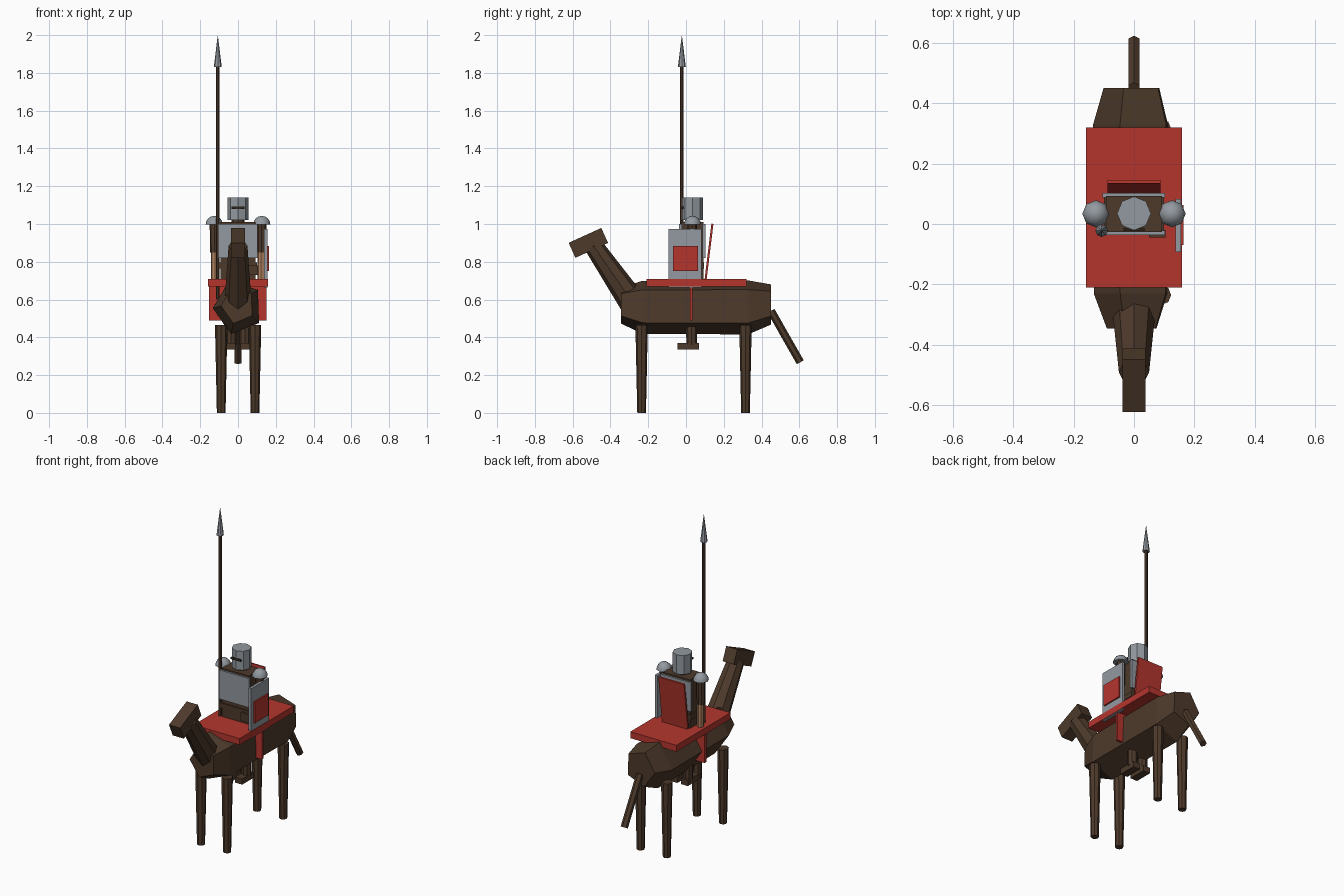
import bpy, bmesh, math
from mathutils import Vector, Matrix

cube = bpy.data.objects.get("Cube")
if cube:
    bpy.data.objects.remove(cube, do_unlink=True)


def material(name, rgb):
    m = bpy.data.materials.new(name)
    m.use_nodes = True
    col = (*rgb, 1)
    m.diffuse_color = col
    bsdf = next(n for n in m.node_tree.nodes if n.type == 'BSDF_PRINCIPLED')
    bsdf.inputs["Base Color"].default_value = col
    return m


BROWN = material("dark brown", (0.075, 0.042, 0.024))
RED = material("red cloth", (0.46, 0.036, 0.027))
STEEL = material("steel grey", (0.29, 0.32, 0.35))
SKIN = material("skin tan", (0.46, 0.23, 0.12))
DARK = material("slit dark", (0.03, 0.02, 0.013))


def finish(name, bm, mat):
    bmesh.ops.recalc_face_normals(bm, faces=bm.faces)
    mesh = bpy.data.meshes.new(name)
    bm.to_mesh(mesh)
    bm.free()
    mesh.materials.append(mat)
    ob = bpy.data.objects.new(name, mesh)
    bpy.context.collection.objects.link(ob)
    return ob


def box(name, mat, center, size, tilt=0):
    """Box, optionally tilted about x (degrees)."""
    bm = bmesh.new()
    bmesh.ops.create_cube(bm, size=1)
    place = Matrix.Translation(center) @ Matrix.Rotation(math.radians(tilt), 4, 'X')
    bm.transform(place @ Matrix.Diagonal((*size, 1)))
    return finish(name, bm, mat)


def span(name, mat, x, y, z):
    """Box given by its extent along each axis."""
    return box(name, mat, [sum(a) / 2 for a in (x, y, z)], [a[1] - a[0] for a in (x, y, z)])


def rod(name, mat, start, end, r1, r2, sides=8):
    """Tapered cylinder between two points."""
    a, b = Vector(start), Vector(end)
    bm = bmesh.new()
    bmesh.ops.create_cone(bm, cap_ends=True, segments=sides, radius1=r1, radius2=r2,
                          depth=(b - a).length)
    turn = (b - a).to_track_quat('Z', 'Y').to_matrix().to_4x4()
    bm.transform(Matrix.Translation((a + b) / 2) @ turn)
    return finish(name, bm, mat)


def dome(name, mat, center, r):
    bm = bmesh.new()
    bmesh.ops.create_uvsphere(bm, u_segments=8, v_segments=8, radius=r)
    geom = bm.verts[:] + bm.edges[:] + bm.faces[:]
    cut = bmesh.ops.bisect_plane(bm, geom=geom, plane_co=(0, 0, 0), plane_no=(0, 0, 1),
                                 clear_inner=True)
    rim = [e for e in cut["geom_cut"] if isinstance(e, bmesh.types.BMEdge)]
    bmesh.ops.contextual_create(bm, geom=rim)
    bm.transform(Matrix.Translation(center))
    ob = finish(name, bm, mat)
    for p in ob.data.polygons:
        p.use_smooth = p.normal.z > -0.5
    return ob


# Mount body: five-sided barrel with chamfered ends
bm = bmesh.new()
rings = []
for y, r, zc in ((-0.345, 0.1, 0.57), (-0.23, 0.148, 0.56), (0.33, 0.15, 0.56), (0.45, 0.112, 0.575)):
    angles = [math.radians(38 + 72 * i) for i in range(5)]
    rings.append([bm.verts.new((r * 0.9 * math.cos(a), y, zc + r * math.sin(a))) for a in angles])
for a, b in zip(rings, rings[1:]):
    for i in range(5):
        j = (i + 1) % 5
        bm.faces.new((a[i], a[j], b[j], b[i]))
bm.faces.new(rings[0])
bm.faces.new(rings[-1])
finish("mount_body", bm, BROWN)

# Mount neck, head, tail and legs
rod("mount_neck", BROWN, (0, -0.28, 0.58), (0, -0.49, 0.885), 0.072, 0.05)
box("mount_head", BROWN, (0, -0.517, 0.9), (0.076, 0.19, 0.087), 24.4)
rod("mount_tail", BROWN, (0, 0.45, 0.54), (0, 0.605, 0.268), 0.021, 0.021, 6)
for side, x in (("right", -0.089), ("left", 0.09)):
    for end, y in (("front", -0.235), ("back", 0.315)):
        rod(f"mount_{end}_{side}_leg", BROWN, (x, y, 0), (x, y, 0.465), 0.023, 0.033)

# Saddle cloth and cross strap
span("saddle_cloth", RED, (-0.158, 0.158), (-0.21, 0.32), (0.67, 0.71))
span("saddle_strap", RED, (-0.153, 0.15), (0.02, 0.035), (0.49, 0.68))

# Rider torso, armour plates, belt and pouch
span("rider_torso", BROWN, (-0.092, 0.092), (-0.026, 0.092), (0.7, 1.01))
span("chest_plate", STEEL, (-0.104, 0.102), (-0.037, -0.022), (0.82, 1.0))
span("back_plate", STEEL, (-0.104, 0.102), (0.088, 0.102), (0.82, 1.0))
span("rider_belt", BROWN, (-0.1, 0.1), (-0.032, 0.096), (0.765, 0.795))
span("belt_pouch", BROWN, (0.05, 0.105), (-0.045, -0.02), (0.73, 0.78))

# Rider limbs, mirrored
for side, s in (("right", -1), ("left", 1)):
    rod(f"rider_{side}_upper_arm", BROWN, (s * 0.125, 0.033, 0.85), (s * 0.125, 0.033, 1.0), 0.023, 0.025)
    rod(f"rider_{side}_forearm", SKIN, (s * 0.123, 0.033, 0.7), (s * 0.123, 0.033, 0.85), 0.019, 0.021)
    dome(f"rider_{side}_shoulder_guard", STEEL, (s * 0.126, 0.034, 0.998), 0.045)
    rod(f"rider_{side}_leg", BROWN, (s * 0.036, 0.03, 0.36), (s * 0.036, 0.03, 0.7), 0.028, 0.034)
    span(f"rider_{side}_boot", BROWN, (s * 0.036 - 0.024, s * 0.036 + 0.024), (-0.045, 0.068), (0.335, 0.37))

# Neck and helmet with eye slit
rod("rider_neck", BROWN, (0, 0.035, 1.0), (0, 0.035, 1.04), 0.034, 0.034)
rod("helmet", STEEL, (0, 0.035, 1.022), (0, 0.035, 1.14), 0.056, 0.056, 8)
span("helmet_slit", DARK, (-0.034, 0.034), (-0.023, -0.014), (1.08, 1.092))

# Cape leaning back from the shoulders
box("cape", RED, (0, 0.122, 0.855), (0.176, 0.011, 0.295), -7)

# Shield with painted square
span("shield", STEEL, (0.138, 0.155), (-0.092, 0.083), (0.665, 0.973))
span("shield_emblem", RED, (0.155, 0.164), (-0.07, 0.063), (0.752, 0.884))

# Spear
rod("spear_shaft", BROWN, (-0.107, -0.022, 0.6), (-0.107, -0.022, 1.84), 0.01, 0.01)
rod("spear_tip", STEEL, (-0.107, -0.022, 1.83), (-0.107, -0.022, 1.995), 0.021, 0.001)
